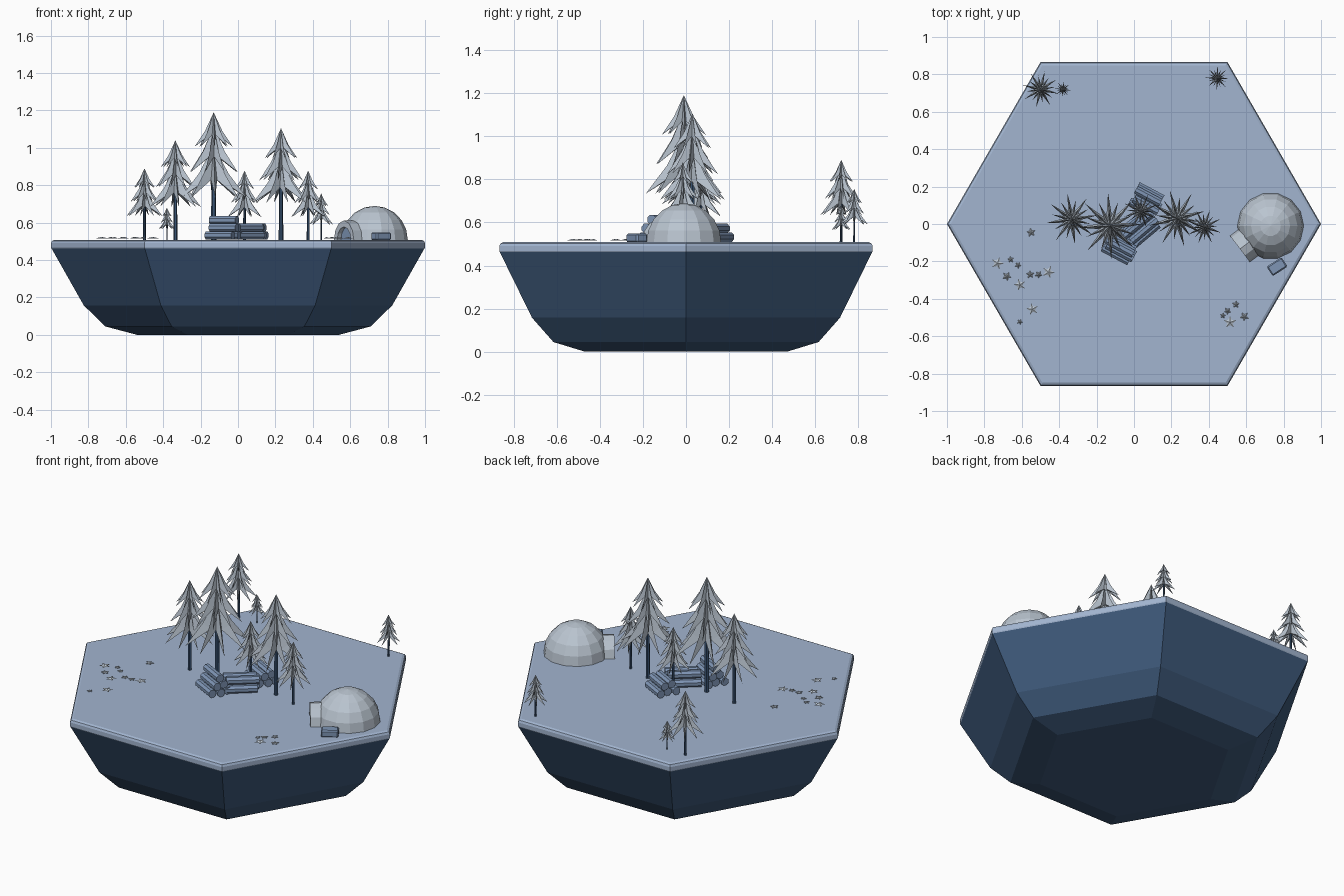
import bpy, bmesh, math
from mathutils import Vector, Matrix

if "Cube" in bpy.data.objects:
    bpy.data.objects.remove(bpy.data.objects["Cube"])

TOP = 0.508
pi = math.pi


def material(name, rgb):
    m = bpy.data.materials.new(name)
    m.diffuse_color = (*rgb, 1)
    m.use_nodes = True
    m.node_tree.nodes["Principled BSDF"].inputs["Base Color"].default_value = m.diffuse_color
    return m


ROCK = material("deep blue rock", (0.050, 0.105, 0.205))
TRUNK = material("dark blue bark", (0.042, 0.090, 0.175))
ICE = material("pale blue ground", (0.36, 0.46, 0.63))
FROST = material("frost grey", (0.49, 0.555, 0.63))
LOG = material("blue log wood", (0.21, 0.30, 0.46))


def make(name, bm, mat, matrix=None):
    bmesh.ops.recalc_face_normals(bm, faces=bm.faces)
    me = bpy.data.meshes.new(name)
    bm.to_mesh(me)
    bm.free()
    me.materials.append(mat)
    ob = bpy.data.objects.new(name, me)
    bpy.context.collection.objects.link(ob)
    if matrix:
        ob.matrix_world = matrix
    return ob


def lathe(name, profile, n, mat, matrix=None, turn=0.0):
    """Stack of n-sided rings (radius, z) closed with caps or a pole."""
    bm = bmesh.new()
    rings = []
    for r, z in profile:
        if r == 0:
            rings.append([bm.verts.new((0, 0, z))] * n)
        else:
            rings.append([bm.verts.new((r * math.cos(turn + 2 * pi * i / n),
                                        r * math.sin(turn + 2 * pi * i / n), z)) for i in range(n)])
    for a, b in zip(rings, rings[1:]):
        for i in range(n):
            j = (i + 1) % n
            bm.faces.new(list(dict.fromkeys((a[i], a[j], b[j], b[i]))))
    for ring in (rings[0], rings[-1]):
        if ring[0] is not ring[1]:
            bm.faces.new(ring)
    return make(name, bm, mat, matrix)


# Hexagonal island: rock underside and icy top slab
lathe("island_rock", [(0.54, 0), (0.71, 0.045), (0.825, 0.158), (0.997, 0.462)], 6, ROCK)
lathe("island_top", [(0.997, 0.462), (1.0, 0.467), (1.0, 0.490), (0.994, 0.502), (0.98, TOP)], 6, ICE)


# Fir trees: slim trunk plus three layers of drooping eight-point branches
def branch_layer(bm, zt, zb, R, turn, n=8):
    d = zt - zb

    def ring(r, f, off):
        return [bm.verts.new((r * math.cos(turn + 2 * pi * (i + off) / n),
                              r * math.sin(turn + 2 * pi * (i + off) / n), zt - f * d)) for i in range(n)]
    apex = bm.verts.new((0, 0, zt))
    under = bm.verts.new((0, 0, zt - 0.6 * d))
    ridge, tip, notch = ring(0.45 * R, 0.54, 0), ring(R, 1, 0), ring(0.24 * R, 0.66, 0.5)
    for i in range(n):
        for nt in (notch[i - 1], notch[i]):
            bm.faces.new((apex, nt, ridge[i]))
            bm.faces.new((nt, tip[i], ridge[i]))
            bm.faces.new((under, tip[i], nt))


def tree(i, x, y, top, turn):
    h = top - TOP
    at = Matrix.Translation((x, y, TOP))
    lathe(f"tree_trunk_{i}", [(0.021 * h, -0.005), (0.015 * h, 0.85 * h)], 6, TRUNK, at)
    bm = bmesh.new()
    for zt, zb, r, t in ((1, .73, .15, 0), (.89, .53, .20, pi / 8), (.74, .33, .26, 0)):
        branch_layer(bm, zt * h, zb * h, r * h, turn + t)
    make(f"tree_branches_{i}", bm, FROST, at)


for i, t in enumerate([(-0.13, -0.01, 1.19), (-0.335, 0.025, 1.04), (0.23, 0.03, 1.105),
                       (0.035, 0.07, 0.878), (0.375, -0.015, 0.878), (-0.50, 0.72, 0.89),
                       (-0.38, 0.72, 0.68), (0.445, 0.78, 0.755)]):
    tree(i, *t, 0.05 + 0.1 * i)


# Log piles
LR = 0.0235


def log_pile(name, x, y, angle, rows, length):
    c, s = math.cos(angle), math.sin(angle)
    for k, count in enumerate(rows):
        for j in range(count):
            o = (j - (count - 1) / 2) * 2 * LR
            slip = 0.012 * ((j + k) % 2) - 0.006
            pos = Vector((x - s * o + c * slip, y + c * o + s * slip, TOP + LR * (1 + 1.74 * k)))
            m = Matrix.Translation(pos) @ Matrix.Rotation(angle, 4, 'Z') @ Matrix.Rotation(pi / 2, 4, 'Y')
            lathe(f"{name}_{k}_{j}", [(LR, -length / 2), (LR, length / 2)], 8, LOG, m, pi / 8)


log_pile("front_log", -0.07, -0.125, math.radians(-28), (3, 2, 1), 0.16)
log_pile("back_log", 0.07, 0.125, math.radians(-28), (3, 2), 0.15)
log_pile("cross_log", 0.035, -0.02, math.radians(40), (3, 2), 0.18)

# Igloo dome
R = 0.178
IG = Vector((0.73, -0.01, TOP - 0.002))
lathe("igloo_dome", [(R * math.cos(a), 1.03 * R * math.sin(a)) for a in (0, pi / 10, pi / 5, .3 * pi, .4 * pi)]
      + [(0, 1.03 * R)], 14, FROST, Matrix.Translation(IG))

# Igloo entrance: half-ring arch pushed out of the dome, with a door plate
face = math.radians(217)
M = Matrix.Translation(IG) @ Matrix.Rotation(face, 4, 'Z')
bm = bmesh.new()
N = 6
sections = []
for i in range(N + 1):
    a = pi * i / N
    c, s = math.cos(a), math.sin(a)
    sections.append([bm.verts.new((x, 0.088 * q * c, 0.105 * q * s))
                     for x, q in ((0.12, 1), (0.205, 1), (0.205, 0.68), (0.12, 0.68))])
for a, b in zip(sections, sections[1:]):
    for k in range(4):
        bm.faces.new((a[k], a[k - 1], b[k - 1], b[k]))
bm.faces.new(sections[0])
bm.faces.new(sections[-1])
make("igloo_arch", bm, FROST, M)
bm = bmesh.new()
bm.faces.new([bm.verts.new((0.18, 0.062 * math.cos(pi * i / N), 0.074 * math.sin(pi * i / N)))
              for i in range(N + 1)])
make("igloo_door", bm, LOG, M)

# Loose ice block by the igloo
bm = bmesh.new()
bmesh.ops.create_cube(bm, size=1, matrix=Matrix.Diagonal((0.095, 0.06, 0.042, 1)))
bmesh.ops.bevel(bm, geom=bm.edges[:], offset=0.007, segments=1, affect='EDGES')
make("ice_block", bm, LOG, Matrix.Translation((0.765, -0.228, TOP + 0.019)) @ Matrix.Rotation(math.radians(33), 4, 'Z'))

# Little five-point snow stars lying on the ground
stars = [(-0.73, -0.21, 34), (-0.61, -0.325, 32), (-0.457, -0.257, 34), (-0.543, -0.455, 32),
         (-0.61, -0.523, 16), (-0.55, -0.045, 24), (-0.68, -0.28, 24), (-0.66, -0.19, 18),
         (-0.62, -0.22, 18), (-0.555, -0.27, 22), (-0.51, -0.27, 20), (0.513, -0.525, 34),
         (0.50, -0.465, 20), (0.545, -0.43, 20), (0.59, -0.495, 24), (0.475, -0.49, 16)]
bm = bmesh.new()
for k, (x, y, r) in enumerate(stars):
    r /= 1000
    mid = bm.verts.new((x, y, TOP + 0.016))
    rim = []
    for i in range(10):
        q, a = (r, r * 0.48)[i % 2], 0.6 * k + i * pi / 5
        rim.append(bm.verts.new((x + q * math.cos(a), y + q * math.sin(a), TOP + 0.008)))
    for i in range(10):
        bm.faces.new((mid, rim[i - 1], rim[i]))
    bm.faces.new(rim)
make("snow_stars", bm, FROST)
